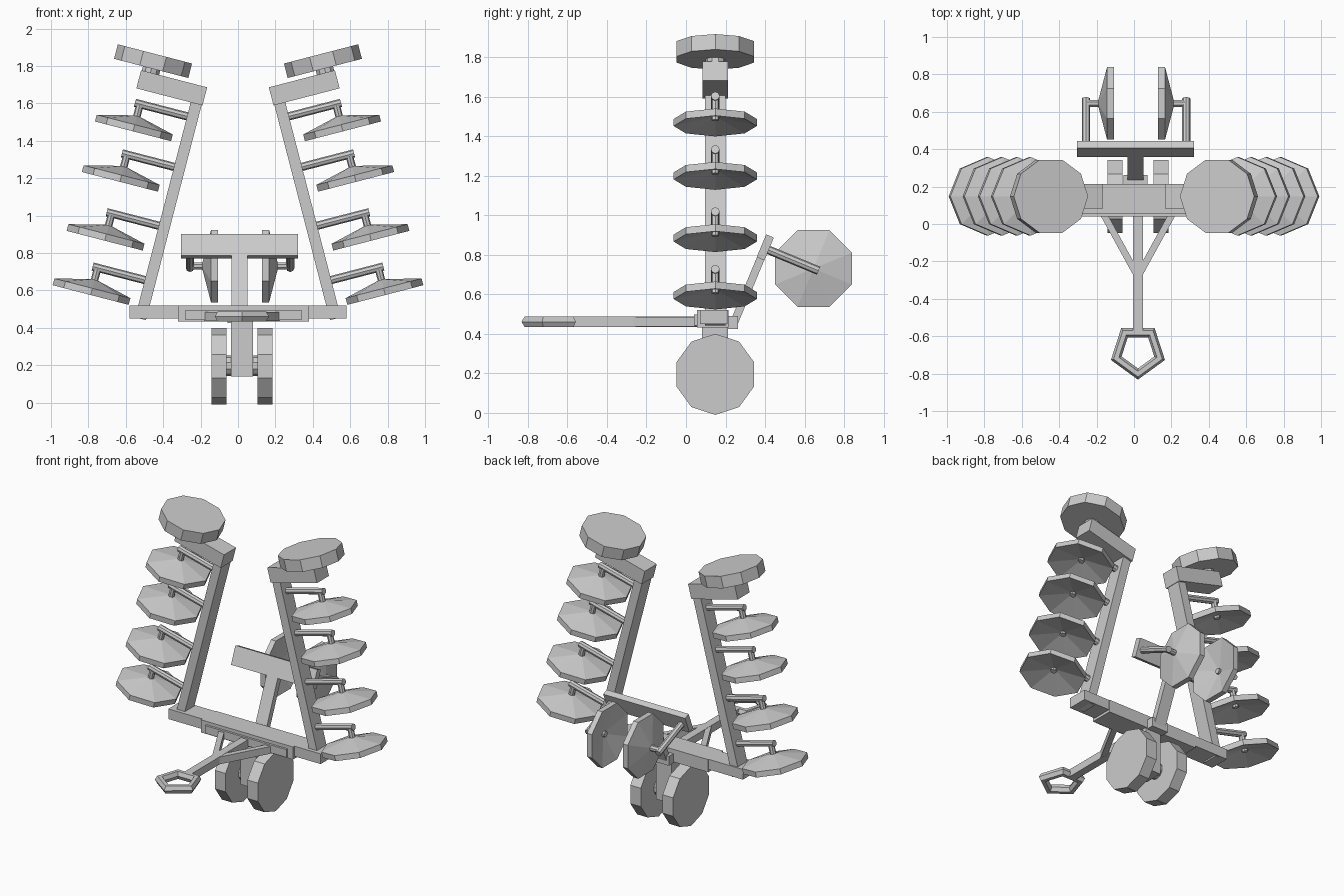
import bpy, bmesh, math
from mathutils import Matrix, Vector

if "Cube" in bpy.data.objects:
    bpy.data.objects.remove(bpy.data.objects["Cube"])

YC = 0.148                      # wing and wheel centre line
TILT = math.radians(14.5)       # folded wing lean
BACK = math.radians(22.5)       # rear mast lean


def finish(name, bm, mat=Matrix()):
    bm.transform(mat)
    bmesh.ops.recalc_face_normals(bm, faces=bm.faces)
    me = bpy.data.meshes.new(name)
    bm.to_mesh(me)
    bm.free()
    ob = bpy.data.objects.new(name, me)
    bpy.context.collection.objects.link(ob)
    return ob


def box(name, lo, hi, mat=Matrix()):
    lo, hi = Vector(lo), Vector(hi)
    bm = bmesh.new()
    bmesh.ops.create_cube(bm, size=1)
    s = hi - lo
    bm.transform(Matrix.Translation((lo + hi) / 2) @ Matrix.Diagonal((*s, 1)))
    return finish(name, bm, mat)


def cyl(name, a, b, r, n, mat=Matrix(), turn=0.0):
    a, b = Vector(a), Vector(b)
    bm = bmesh.new()
    bmesh.ops.create_cone(bm, cap_ends=True, segments=n, radius1=r, radius2=r,
                          depth=(b - a).length)
    rot = (b - a).to_track_quat('Z', 'Y').to_matrix().to_4x4()
    bm.transform(Matrix.Translation((a + b) / 2) @ rot @ Matrix.Rotation(turn, 4, 'Z'))
    return finish(name, bm, mat)


def frame(origin, x, z):
    x, z = Vector(x), Vector(z)
    m = Matrix((x, z.cross(x), z)).transposed().to_4x4()
    m.translation = Vector(origin)
    return m


def wheel(name, mat):
    # ten-sided wheel, local z is the axle, a corner points along local y
    bm = bmesh.new()
    bmesh.ops.create_cone(bm, cap_ends=True, segments=10, radius1=0.205,
                          radius2=0.205, depth=0.08)
    bm.transform(Matrix.Rotation(math.pi / 2, 4, 'Z'))
    return finish(name, bm, mat)


def disc_unit(name, mat, start):
    # octagonal dished disc at local origin, hung from a rod along local x
    bm = bmesh.new()
    rings = []
    for r, z in ((0.21, 0.0), (0.21, 0.037)):
        rings.append([bm.verts.new((r * math.cos(i * math.pi / 4),
                                    r * math.sin(i * math.pi / 4), z)) for i in range(8)])
    tips = [bm.verts.new((0, 0, 0.05)), bm.verts.new((0, 0, 0.088))]
    for i in range(8):
        j = (i + 1) % 8
        bm.faces.new((rings[0][i], rings[0][j], rings[1][j], rings[1][i]))
        bm.faces.new((rings[1][i], rings[1][j], tips[1]))
        bm.faces.new((rings[0][j], rings[0][i], tips[0]))
    finish(name, bm, mat)
    cyl(name + "_hub", (0, 0, 0.03), (0, 0, 0.15), 0.02, 8, mat)
    cyl(name + "_rod", (start, 0, 0.15), (0.028, 0, 0.15), 0.022, 8, mat)


# main beam and hitch mount
box("main_beam", (-0.58, 0.07, 0.45), (0.58, 0.21, 0.52))
box("beam_centre", (-0.32, 0.055, 0.433), (0.38, 0.215, 0.52))
box("hitch_plate", (-0.28, 0.04, 0.443), (0.34, 0.06, 0.497))

# drawbar with braces and five-sided tow ring
box("drawbar", (-0.006, -0.575, 0.435), (0.048, 0.06, 0.487))
for s in (-1, 1):
    a, b = Vector((0.021 + s * 0.012, -0.26, 0.461)), Vector((0.021 + s * 0.185, 0.055, 0.461))
    d = b - a
    box("drawbar_brace", (0, -0.018, -0.025), (d.length, 0.018, 0.025),
        frame(a, d.normalized(), (0, 0, 1)))
bpy.ops.mesh.primitive_torus_add(major_segments=5, minor_segments=6, major_radius=0.122,
                                 minor_radius=0.03, location=(0.021, -0.68, 0.461),
                                 rotation=(0, 0, -math.pi / 2))
bpy.context.object.name = "tow_ring"

# transport wheels
box("wheel_strut", (-0.037, 0.082, 0.14), (0.08, 0.212, 0.45))
cyl("wheel_axle", (-0.08, YC, 0.197), (0.122, YC, 0.197), 0.055, 10)
for s in (-1, 1):
    wheel("transport_wheel", frame((0.021 + s * 0.123, YC, 0.195), (0, 0, 1), (1, 0, 0)))

# folded wings: local x points outward, local z up the arm
for s, side in ((1, "right"), (-1, "left")):
    right = frame((0.521, YC, 0.449), (math.cos(TILT), 0, math.sin(TILT)),
                  (-math.sin(TILT), 0, math.cos(TILT)))
    W = Matrix.Diagonal((s, 1, 1, 1)) @ right
    box(side + "_wing_arm", (-0.03, -0.052, 0), (0.03, 0.052, 1.19), W)
    box(side + "_end_block", (-0.035, -0.065, 1.187), (0.33, 0.065, 1.287), W)
    cyl(side + "_end_axle", (0.278, 0, 1.27), (0.278, 0, 1.33), 0.05, 10, W)
    wheel(side + "_end_wheel", W @ Matrix.Translation((0.28, 0, 1.35)))
    for u in (0.206, 0.506, 0.831, 1.11):
        disc_unit(side + "_wing_disc", W @ Matrix.Translation((0.29, 0, u - 0.15)), -0.28)

# leaning rear mast with crossbar and two discs
up = Vector((0, math.sin(BACK), math.cos(BACK)))
out = Vector((0, math.cos(BACK), -math.sin(BACK)))
M = frame((0.008, 0.4, 0.835), (1, 0, 0), up)
box("mast_foot", (-0.055, 0.2, 0.425), (0.071, 0.263, 0.49))
box("mast_post", (-0.043, -0.02, -0.42), (0.043, 0.02, 0), M)
box("mast_crossbar", (-0.312, -0.021, -0.06), (0.312, 0.021, 0.065), M)
for s in (-1, 1):
    disc_unit("rear_disc", frame((0.011 + s * 0.118, 0.645, 0.73), out, (s, 0, 0)), -0.27)
